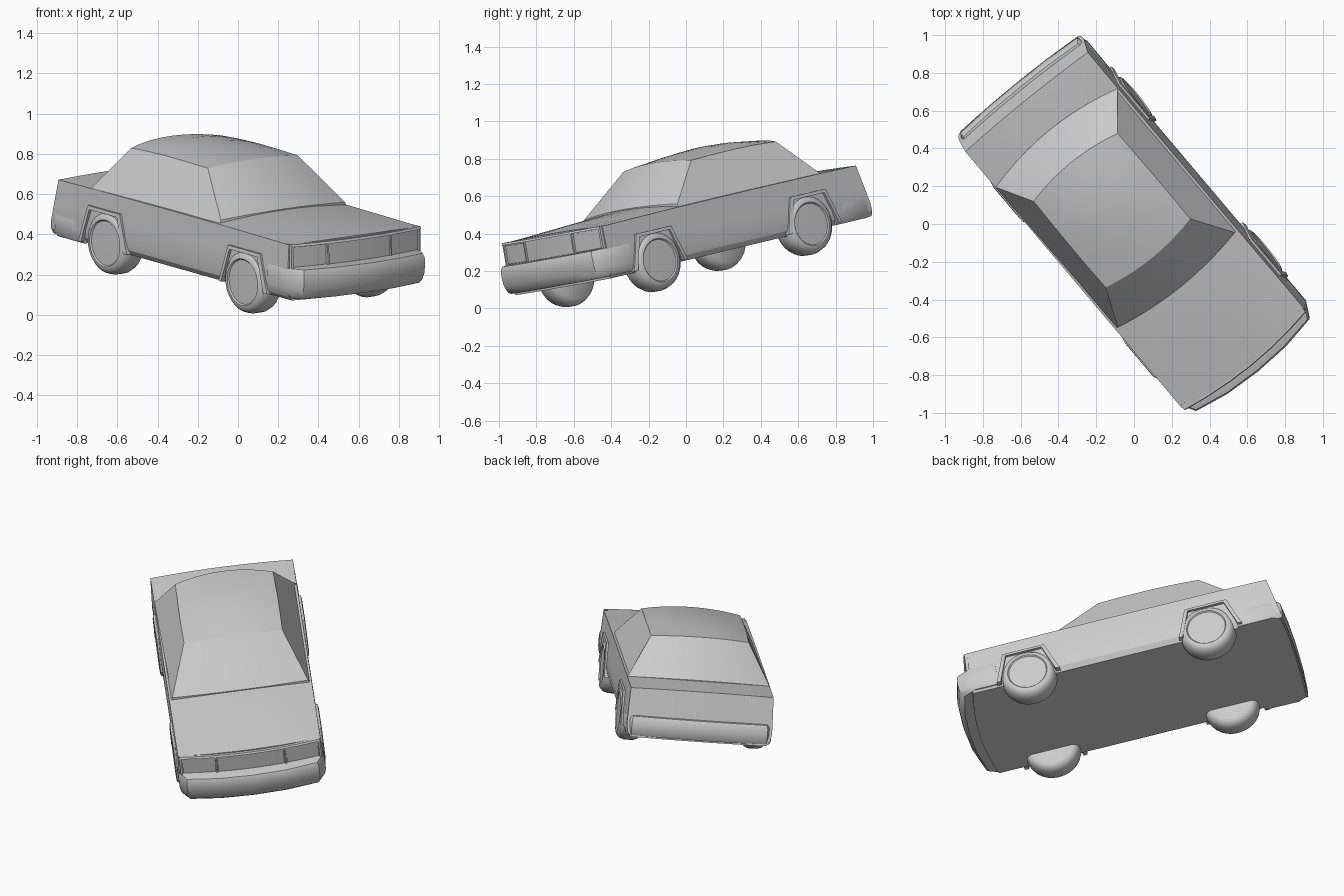
import bpy, bmesh, math
from mathutils import Matrix, Vector

cube = bpy.data.objects.get("Cube")
if cube:
    bpy.data.objects.remove(cube)

grey = bpy.data.materials.new("grey_paint")
grey.use_nodes = True
COLOUR = (0.6, 0.6, 0.6, 1)
grey.diffuse_color = COLOUR
grey.node_tree.nodes["Principled BSDF"].inputs["Base Color"].default_value = COLOUR

# The car is modelled upright, facing -y, then turned into its resting pose
left = Vector((0.772, 0.626, 0.110)).normalized()
up = Vector((0.030, -0.208, 0.977))
up = (up - left * up.dot(left)).normalized()
back = up.cross(left)
POSE = Matrix((left, back, up)).transposed().to_4x4()
POSE.translation = left * 0.044


def finish(name, bm, angle=30):
    bmesh.ops.remove_doubles(bm, verts=bm.verts, dist=0.0005)
    bmesh.ops.recalc_face_normals(bm, faces=bm.faces)
    mesh = bpy.data.meshes.new(name)
    bm.to_mesh(mesh)
    bm.free()
    mesh.materials.append(grey)
    obj = bpy.data.objects.new(name, mesh)
    bpy.context.collection.objects.link(obj)
    obj.matrix_world = POSE
    bpy.ops.object.select_all(action='DESELECT')
    obj.select_set(True)
    bpy.context.view_layer.objects.active = obj
    bpy.ops.object.shade_smooth_by_angle(angle=math.radians(angle))
    return obj


def bridge(bm, a, b, closed=False):
    n = len(a)
    for i in range(n if closed else n - 1):
        j = (i + 1) % n
        bm.faces.new((a[i], a[j], b[j], b[i]))


def loft(name, rings, closed=True, angle=30):
    bm = bmesh.new()
    rows = [[bm.verts.new(p) for p in ring] for ring in rings]
    for a, b in zip(rows, rows[1:]):
        bridge(bm, a, b, closed)
    bm.faces.new(rows[0])
    bm.faces.new(rows[-1])
    return finish(name, bm, angle)


T = [i / 5 for i in range(-5, 6)]


def crowned(y, z, width, crown, bow):
    """A cross-car row that rises and bows in the middle."""
    return [(t * width, y + bow * (1 - t * t), z + crown * (1 - t * t)) for t in T]


# Body: side profile swept along the length, with a crowned hood and trunk
def body():
    bm = bmesh.new()
    # y, top height, crown, bow, outward slope of the end face
    stations = [(-0.83, 0.550, 0.010, -0.04, -0.01), (-0.55, 0.553, 0.025, -0.03, 0),
                (-0.27, 0.555, 0.035, -0.02, 0), (0.30, 0.555, 0.02, 0, 0),
                (0.72, 0.553, 0.02, 0, 0), (0.975, 0.550, 0.006, 0.012, 0.05)]
    side = [(0.425, 0.43), (0.428, 0.34), (0.42, 0.295)]
    rows = []
    for y, z, crown, bow, slope in stations:
        top = crowned(y, z, 0.42, crown, bow)
        low = [(x * 0.95, q + slope, 0.267) for x, q, _ in top]
        edge = [(x, y + slope * (z - h) / (z - 0.267), h) for x, h in side]
        ring = top + edge + low[::-1] + [(-x, q, h) for x, q, h in edge[::-1]]
        rows.append([bm.verts.new(p) for p in ring])
    for a, b in zip(rows, rows[1:]):
        bridge(bm, a, b, True)
    n, k = len(T), len(side)
    for r in (rows[0], rows[-1]):
        top, edge = r[:n], r[n:n + k]
        low, far = r[n + k:n + k + n][::-1], r[n + k + n:]
        for i in range(1, n - 2):
            bm.faces.new((top[i], top[i + 1], low[i + 1], low[i]))
        bm.faces.new([top[-2], top[-1]] + edge + [low[-1], low[-2]])
        bm.faces.new([top[1], low[1], low[0]] + far + [top[0]])
    return finish("body", bm, 25)


body()


# Cabin: windscreen, crowned roof and rear window in one lofted sheet
def cabin():
    bm = bmesh.new()
    specs = [(-0.275, 0.54, 0.415, 0.02, -0.04), (-0.272, 0.572, 0.40, 0.022, -0.04),
             (-0.026, 0.778, 0.29, 0.022, -0.03), (0.13, 0.781, 0.292, 0.036, 0),
             (0.29, 0.782, 0.292, 0.042, 0), (0.44, 0.778, 0.29, 0.038, 0),
             (0.576, 0.770, 0.288, 0.022, 0.04), (0.724, 0.553, 0.418, 0.02, 0.06),
             (0.724, 0.53, 0.418, 0.0, 0.06)]
    rows = [[bm.verts.new(p) for p in crowned(*s)] for s in specs]
    for a, b in zip(rows, rows[1:]):
        bridge(bm, a, b)
    for end in (0, -1):
        bm.faces.new([r[end] for r in rows])
    return finish("cabin", bm, 32)


cabin()


# Bumpers: rounded stacks of one plan outline
def bumper(name, half_plan, centre_y, levels):
    plan = half_plan + [(-x, y) for x, y in half_plan[::-1] if x]
    rings = [[(x * (1 + (s - 1) * 0.4), centre_y + (y - centre_y) * s, z) for x, y in plan]
             for z, s in levels]
    loft(name, rings, angle=40)


bumper("front_bumper", [(0.432, -0.68), (0.432, -0.84), (0.39, -0.92), (0.2, -0.955), (0, -0.965)],
       -0.66, [(0.28, 0.9), (0.295, 0.95), (0.33, 0.99), (0.37, 1), (0.41, 0.99), (0.432, 0.95), (0.436, 0.85)])
bumper("rear_bumper", [(0.428, 0.76), (0.43, 0.98), (0.40, 1.03), (0.2, 1.042), (0, 1.045)],
       0.74, [(0.265, 0.94), (0.28, 0.985), (0.33, 1), (0.37, 0.99), (0.39, 0.95), (0.394, 0.88)])


# Front panel plates that follow the bowed nose
def nose_y(x):
    return -0.833 - 0.04 * (1 - (x / 0.42) ** 2)


def nose_plate(name, x0, x1, z0, z1, depth):
    rings = []
    for i in range(7):
        x = x0 + (x1 - x0) * i / 6
        y = nose_y(x)
        rings.append([(x, y + 0.02, z0), (x, y - depth - 0.006, z0),
                      (x, y - depth, z1), (x, y + 0.02, z1)])
    loft(name, rings)


nose_plate("grille", -0.195, 0.195, 0.43, 0.542, 0.004)
nose_plate("hood_lip", -0.415, 0.415, 0.541, 0.553, 0.012)
for s, label in ((1, "left"), (-1, "right")):
    nose_plate(label + "_headlamp", s * 0.21, s * 0.40, 0.437, 0.537, 0.003)
    nose_plate(label + "_lamp_inner_frame", s * 0.198, s * 0.207, 0.43, 0.545, 0.012)
    nose_plate(label + "_lamp_outer_frame", s * 0.403, s * 0.416, 0.43, 0.545, 0.012)

# Wheels with rounded tyres and shallow discs, and angular arch flares
TYRE = [(0.30, 0), (0.30, 0.13), (0.315, 0.152), (0.34, 0.162), (0.39, 0.162), (0.42, 0.153),
        (0.437, 0.135), (0.439, 0.118), (0.432, 0.112), (0.434, 0)]


def wheel(name, side, y):
    bm = bmesh.new()
    pts = [bm.verts.new((side * x, y, 0.302 + r)) for x, r in TYRE]
    edges = [bm.edges.new(pair) for pair in zip(pts, pts[1:])]
    bmesh.ops.spin(bm, geom=pts + edges, cent=(0, y, 0.302), axis=(1, 0, 0),
                   angle=math.tau, steps=28)
    finish(name, bm, 50)


def arch(name, side, y):
    outer = [(-0.19, 0.275), (-0.125, 0.468), (0.125, 0.468), (0.19, 0.275)]
    inner = [(-0.165, 0.275), (-0.108, 0.45), (0.108, 0.45), (0.165, 0.275)]
    rings = [[(side * 0.40, y + q[0], q[1]), (side * 0.44, y + q[0], q[1]),
              (side * 0.436, y + p[0], p[1]), (side * 0.40, y + p[0], p[1])]
             for p, q in zip(outer, inner)]
    loft(name, rings)


for s, label in ((1, "left"), (-1, "right")):
    for y, end in ((-0.50, "front"), (0.578, "rear")):
        wheel(f"{end}_{label}_wheel", s, y)
        arch(f"{end}_{label}_arch", s, y + (0.02 if end == "rear" else 0))
